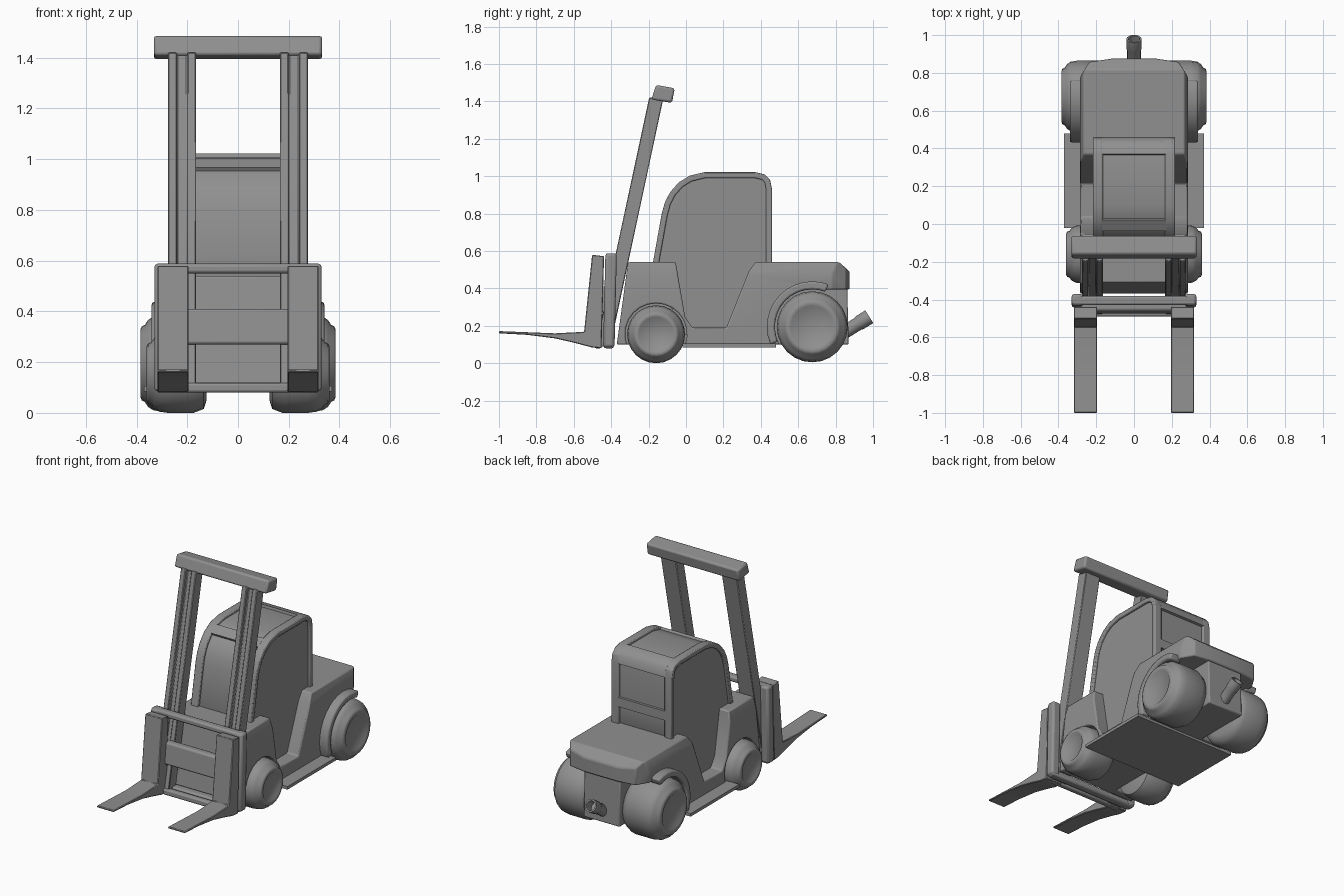
import bpy, bmesh
from math import sin, cos, radians, pi
from mathutils import Vector, Matrix

if "Cube" in bpy.data.objects:
    bpy.data.objects.remove(bpy.data.objects["Cube"])

# Dark grey paint shared by every part
paint = bpy.data.materials.new("dark_grey")
paint.diffuse_color = (0.28, 0.28, 0.28, 1)
paint.use_nodes = True
paint.node_tree.nodes["Principled BSDF"].inputs["Base Color"].default_value = paint.diffuse_color


def finish(name, bm, mirror=False, bevel=0.0, segs=2, angle=35):
    bmesh.ops.remove_doubles(bm, verts=bm.verts, dist=1e-5)
    bmesh.ops.recalc_face_normals(bm, faces=bm.faces)
    me = bpy.data.meshes.new(name)
    bm.to_mesh(me)
    bm.free()
    me.materials.append(paint)
    ob = bpy.data.objects.new(name, me)
    bpy.context.collection.objects.link(ob)
    bpy.ops.object.select_all(action='DESELECT')
    ob.select_set(True)
    bpy.context.view_layer.objects.active = ob
    bpy.ops.object.shade_smooth_by_angle(angle=radians(angle))
    if bevel:
        m = ob.modifiers.new("bevel", 'BEVEL')
        m.width, m.segments = bevel, segs
        m.limit_method, m.angle_limit = 'ANGLE', radians(32)
    if mirror:
        ob.modifiers.new("mirror", 'MIRROR')
    return ob


def extrude(pts, vec):
    bm = bmesh.new()
    f = bm.faces.new([bm.verts.new(p) for p in pts])
    r = bmesh.ops.extrude_face_region(bm, geom=[f], use_keep_orig=True)
    bmesh.ops.translate(bm, vec=vec, verts=[v for v in r['geom'] if isinstance(v, bmesh.types.BMVert)])
    return bm


def prism(name, prof, x0, x1, **kw):
    """Side profile of (y, z) points, extruded across x."""
    return finish(name, extrude([(x0, y, z) for y, z in prof], (x1 - x0, 0, 0)), **kw)


def box(y0, y1, z0, z1, lean=0.0):
    return [(y0, z0), (y1, z0), (y1 + lean, z1), (y0 + lean, z1)]


def arc(cy, cz, r, a0, a1, n):
    return [(cy + r * cos(radians(a0 + (a1 - a0) * i / n)),
             cz + r * sin(radians(a0 + (a1 - a0) * i / n))) for i in range(n + 1)]


def inset(path, t):
    """Offset an open (y, z) path to its right-hand side."""
    out = []
    for i, p in enumerate(path):
        a, b = Vector(path[max(i - 1, 0)]), Vector(path[min(i + 1, len(path) - 1)])
        d = (b - a).normalized()
        out.append((p[0] + d.y * t, p[1] - d.x * t))
    return out


def band(path, t):
    return path + inset(path, t)[::-1]


def lathe(name, prof, n, mat, **kw):
    """Spin (radius, height) points round local z, then place with mat."""
    bm = bmesh.new()
    rings = [[bm.verts.new((r * cos(2 * pi * k / n), r * sin(2 * pi * k / n), h)) for k in range(n)]
             for r, h in prof]
    for a, b in zip(rings, rings[1:]):
        for k in range(n):
            bm.faces.new((a[k], a[(k + 1) % n], b[(k + 1) % n], b[k]))
    bm.faces.new(rings[0])
    bm.faces.new(rings[-1])
    bm.transform(mat)
    return finish(name, bm, **kw)


# Body: one side profile with doorway notch and both wheel arches
RW, FW = (0.675, 0.195), (-0.16, 0.155)
body = [(-0.37, 0.10), (-0.31, 0.54), (-0.055, 0.54), (-0.005, 0.25), (0.035, 0.19), (0.215, 0.19),
        (0.335, 0.49), (0.37, 0.54), (0.82, 0.54), (0.875, 0.49), (0.875, 0.395)]
body += arc(*RW, 0.2, 90, 208, 10) + arc(*FW, 0.165, -19.5, 199.5, 14)
bm = extrude([(-0.285, y, z) for y, z in body], (0.57, 0, 0))
# Clipped rear corners, slightly bowed back and sloping hood edges
for s in (1, -1):
    for co, no in (((0.285 * s, 0.78, 0), (0.08 * s, 0.05, 0)), ((0.12 * s, 0.875, 0), (0.015 * s, 0.1, 0)),
                   ((0.285 * s, 0, 0.47), (0.07 * s, 0, 0.016))):
        cut = bmesh.ops.bisect_plane(bm, geom=bm.verts[:] + bm.edges[:] + bm.faces[:],
                                     plane_co=co, plane_no=no, clear_outer=True)
        edges = [e for e in cut['geom_cut'] if isinstance(e, bmesh.types.BMEdge)]
        bmesh.ops.holes_fill(bm, edges=edges, sides=0)
finish("body_shell", bm, bevel=0.008)

# Chassis between the wheels, and the step plates
prism("chassis", [(-0.365, 0.10), (-0.315, 0.48), (0.86, 0.48), (0.87, 0.10)], -0.13, 0.13, bevel=0.008)
prism("step_plate", box(-0.02, 0.48, 0.085, 0.105), -0.37, 0.37)

# Rear fenders
prism("rear_fender", arc(*RW, 0.243, 203, 69, 12) + arc(*RW, 0.2, 69, 203, 12), 0.26, 0.34,
      mirror=True, bevel=0.01)

# Cab: glazed core, side frames and cross bars
path = [(-0.18, 0.52), (-0.13, 0.80), (-0.113, 0.86), (-0.085, 0.915), (-0.038, 0.968), (0.02, 1.003), (0.10, 1.022),
        (0.37, 1.022), (0.42, 1.01), (0.45, 0.98), (0.46, 0.93), (0.46, 0.71), (0.46, 0.65), (0.46, 0.52)]
prism("cab_glass", inset(path, 0.016) + [(0.25, 0.15), (-0.02, 0.15)], -0.203, 0.203)
prism("cab_side_frame", band(path, 0.032), 0.165, 0.218, mirror=True, bevel=0.006)
for name, a, b in (("front_header", 4, 6), ("rear_header", 7, 11), ("rear_crossbar", 11, 13)):
    prism(name, band(path[a:b], 0.025), -0.17, 0.17)

# Wheels: rounded tyre with a shallow hub step
for name, (cy, cz), r, x0, x1 in (("front_wheel", FW, 0.155, 0.125, 0.36), ("rear_wheel", RW, 0.19, 0.125, 0.385)):
    w = x1 - x0
    prof = [(0.7 * r, 0), (0.9 * r, 0.01), (r, 0.05), (r, w - 0.085), (0.97 * r, w - 0.05), (0.90 * r, w - 0.03),
            (0.80 * r, w - 0.018), (0.77 * r, w - 0.006), (0.70 * r, w), (0.60 * r, w - 0.002),
            (0.56 * r, w - 0.008)]
    mat = Matrix.Translation((x0, cy, cz)) @ Matrix.Rotation(pi / 2, 4, 'Y')
    lathe(name, prof, 24, mat, mirror=True, angle=50)

# Exhaust pipe, hollow at the end
start, end = Vector((0, 0.83, 0.155)), Vector((0, 0.98, 0.249))
h = (end - start).length
mat = Matrix.Translation(start) @ (end - start).to_track_quat('Z', 'Y').to_matrix().to_4x4()
lathe("exhaust_pipe", [(0.036, 0), (0.036, h * 0.6), (0.04, h * 0.65), (0.04, h), (0.03, h), (0.03, h - 0.06)],
      16, mat)

# Mast: two leaning channel rails and a top beam
rail = [(0.165, -0.405), (0.275, -0.405), (0.275, -0.482), (0.24, -0.482), (0.24, -0.455),
        (0.20, -0.455), (0.20, -0.482), (0.165, -0.482)]
finish("mast_rail", extrude([(x, y, 0.09) for x, y in rail], (0, 0.285, 1.33)), mirror=True, bevel=0.004, segs=1)
prism("mast_top_beam", [(-0.185, 1.41), (-0.075, 1.392), (-0.06, 1.47), (-0.16, 1.488)], -0.332, 0.332,
      bevel=0.012)

# Carriage: outer posts, upper and lower bars, centre plate
prism("carriage_post", box(-0.443, -0.382, 0.085, 0.588, 0.012), 0.27, 0.33, mirror=True, bevel=0.014)
prism("carriage_top_bar", box(-0.43, -0.38, 0.55, 0.588), -0.32, 0.32, bevel=0.012)
prism("carriage_bottom_bar", box(-0.44, -0.385, 0.08, 0.12), -0.32, 0.32, bevel=0.012)
prism("carriage_front_bar", box(-0.49, -0.45, 0.08, 0.118), -0.27, 0.27, bevel=0.01)
prism("carriage_plate", box(-0.475, -0.425, 0.27, 0.41, 0.015), -0.28, 0.28, bevel=0.012)

# Forks: upright shank and tapering curved blade
fork = [(-1.0, 0.172), (-0.85, 0.166), (-0.70, 0.16), (-0.545, 0.168), (-0.502, 0.58), (-0.438, 0.572),
        (-0.452, 0.08), (-0.505, 0.085), (-0.60, 0.11), (-0.70, 0.133), (-0.85, 0.152), (-1.0, 0.16)]
prism("fork", fork, 0.195, 0.318, mirror=True, bevel=0.004, segs=1)
